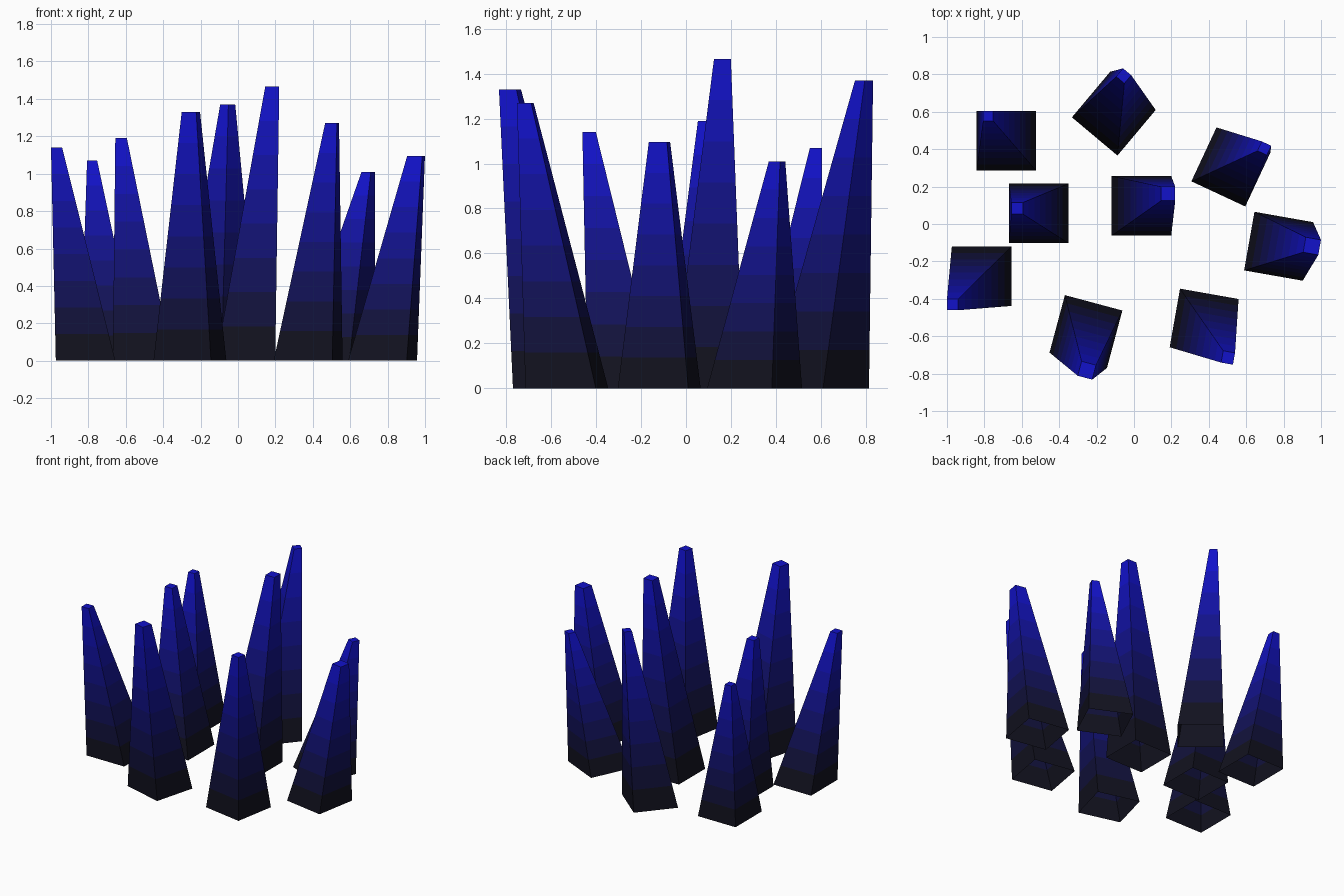
import bpy, bmesh, math
from mathutils import Vector, Matrix

if "Cube" in bpy.data.objects:
    bpy.data.objects.remove(bpy.data.objects["Cube"])

BANDS = 8      # colour bands from dark base to blue tip
BASE = 0.318   # side of every square base

# Dark-to-blue materials
mats = []
for i in range(BANDS):
    t = (i + 0.5) / BANDS
    m = bpy.data.materials.new(f"blue_band_{i + 1}")
    m.diffuse_color = (0.006, 0.006, 0.008 + 0.65 * t ** 1.7, 1)
    m.use_nodes = True
    m.node_tree.nodes["Principled BSDF"].inputs["Base Color"].default_value = m.diffuse_color
    mats.append(m)


def square(center, side, angle, z):
    rot = Matrix.Rotation(math.radians(angle), 2)
    corners = [Vector((x, y)) * side / 2 for x, y in ((-1, -1), (1, -1), (1, 1), (-1, 1))]
    return [(*(Vector(center) + rot @ c), z) for c in corners]


def spike(name, base, tip, tip_side, height, angle):
    """Leaning four-sided spike, open underneath, capped with a small square."""
    bm = bmesh.new()
    rings = []
    for i in range(BANDS + 1):
        t = i / BANDS
        center = Vector(base).lerp(Vector(tip), t)
        side = BASE + (tip_side - BASE) * t
        rings.append([bm.verts.new(p) for p in square(center, side, angle, height * t)])
    for i, (lo, hi) in enumerate(zip(rings, rings[1:])):
        for k in range(4):
            n = (k + 1) % 4
            bm.faces.new((lo[k], lo[n], hi[n], hi[k])).material_index = i
    bm.faces.new(rings[-1]).material_index = BANDS - 1
    mesh = bpy.data.meshes.new(name)
    bm.to_mesh(mesh)
    bm.free()
    for m in mats:
        mesh.materials.append(m)
    bpy.context.collection.objects.link(bpy.data.objects.new(name, mesh))


# base centre, tip centre, tip side, height, rotation
spikes = [
    ((-0.683, 0.445), (-0.78, 0.578), 0.054, 1.07, 0),
    ((-0.108, 0.59), (-0.055, 0.792), 0.057, 1.37, -40),
    ((0.518, 0.305), (0.697, 0.405), 0.055, 1.01, -25),
    ((-0.51, 0.057), (-0.625, 0.084), 0.062, 1.19, 0),
    ((0.04, 0.097), (0.183, 0.162), 0.075, 1.465, 0),
    ((-0.815, -0.279), (-0.97, -0.431), 0.06, 1.14, 0),
    ((0.773, -0.119), (0.952, -0.118), 0.082, 1.095, -10),
    ((-0.257, -0.575), (-0.252, -0.783), 0.08, 1.33, -15),
    ((0.375, -0.53), (0.503, -0.715), 0.064, 1.27, -10),
]
for i, s in enumerate(spikes):
    spike(f"spike_{i + 1}", *s)
